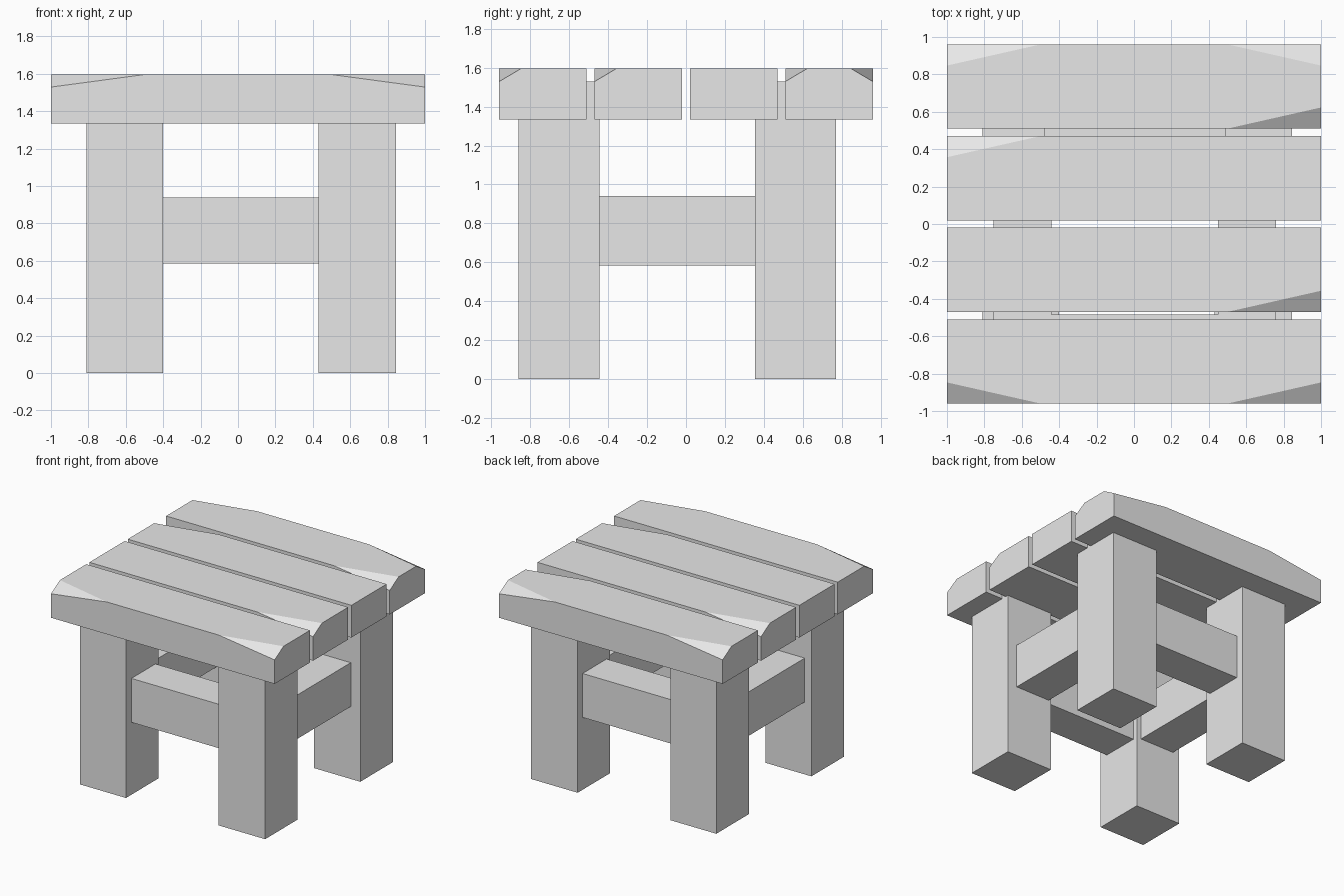
import bpy
import bmesh
from mathutils import Vector

if "Cube" in bpy.data.objects:
    bpy.data.objects.remove(bpy.data.objects["Cube"], do_unlink=True)

grey = bpy.data.materials.new("plain grey")
grey.use_nodes = True
grey.diffuse_color = (0.8, 0.8, 0.8, 1)
grey.node_tree.nodes["Principled BSDF"].inputs["Base Color"].default_value = (0.8, 0.8, 0.8, 1)


def box(name, x, y, z, cuts=(), open_top=False):
    """Box from three ranges; cuts lists (x sign, y sign) of top corners to slice off."""
    bm = bmesh.new()
    bmesh.ops.create_cube(bm, size=1)
    for v in bm.verts:
        v.co = [r[0] if c < 0 else r[1] for c, r in zip(v.co, (x, y, z))]
    if open_top:
        tops = [f for f in bm.faces if f.normal.z > 0.9]
        bmesh.ops.delete(bm, geom=tops, context="FACES_ONLY")
    for sx, sy in cuts:
        corner = Vector((x[sx > 0], y[sy > 0], z[1]))
        a = corner - Vector((0.5 * sx, 0, 0))
        b = corner - Vector((0, 0.113 * sy, 0))
        c = corner - Vector((0, 0, 0.067))
        normal = (b - a).cross(c - a).normalized()
        if normal.dot(corner - a) < 0:
            normal.negate()
        geom = bm.verts[:] + bm.edges[:] + bm.faces[:]
        cut = bmesh.ops.bisect_plane(bm, geom=geom, dist=1e-5, plane_co=a,
                                     plane_no=normal, clear_outer=True)
        edges = [e for e in cut["geom_cut"] if isinstance(e, bmesh.types.BMEdge)]
        bmesh.ops.contextual_create(bm, geom=edges)
    if not open_top:
        bmesh.ops.recalc_face_normals(bm, faces=bm.faces[:])
    mesh = bpy.data.meshes.new(name)
    bm.to_mesh(mesh)
    bm.free()
    mesh.materials.append(grey)
    obj = bpy.data.objects.new(name, mesh)
    bpy.context.collection.objects.link(obj)
    return obj


# Seat planks, each with its own worn corners
worn = [
    [(-1, -1), (1, -1)],
    [(1, -1)],
    [(-1, 1)],
    [(-1, 1), (1, 1), (1, -1)],
]
for i, cuts in enumerate(worn):
    y0 = -0.96 + i * 0.49
    box(f"seat_plank_{i + 1}", (-1, 1), (y0, y0 + 0.45), (1.335, 1.596), cuts)

# Legs, open inside the seat
leg_x = {"right": (-0.81, -0.40), "left": (0.43, 0.845)}
leg_y = {"front": (-0.86, -0.445), "back": (0.355, 0.77)}
for end, y in leg_y.items():
    for side, x in leg_x.items():
        box(f"{end}_{side}_leg", x, y, (0, 1.53), open_top=True)

# Stretchers between the legs
rail_z = (0.585, 0.94)
for end, y in {"front": (-0.79, -0.483), "back": (0.40, 0.707)}.items():
    box(f"{end}_stretcher", (-0.48, 0.49), y, rail_z)
for side, x in {"right": (-0.75, -0.44), "left": (0.45, 0.76)}.items():
    box(f"{side}_stretcher", x, (-0.52, 0.43), rail_z)
